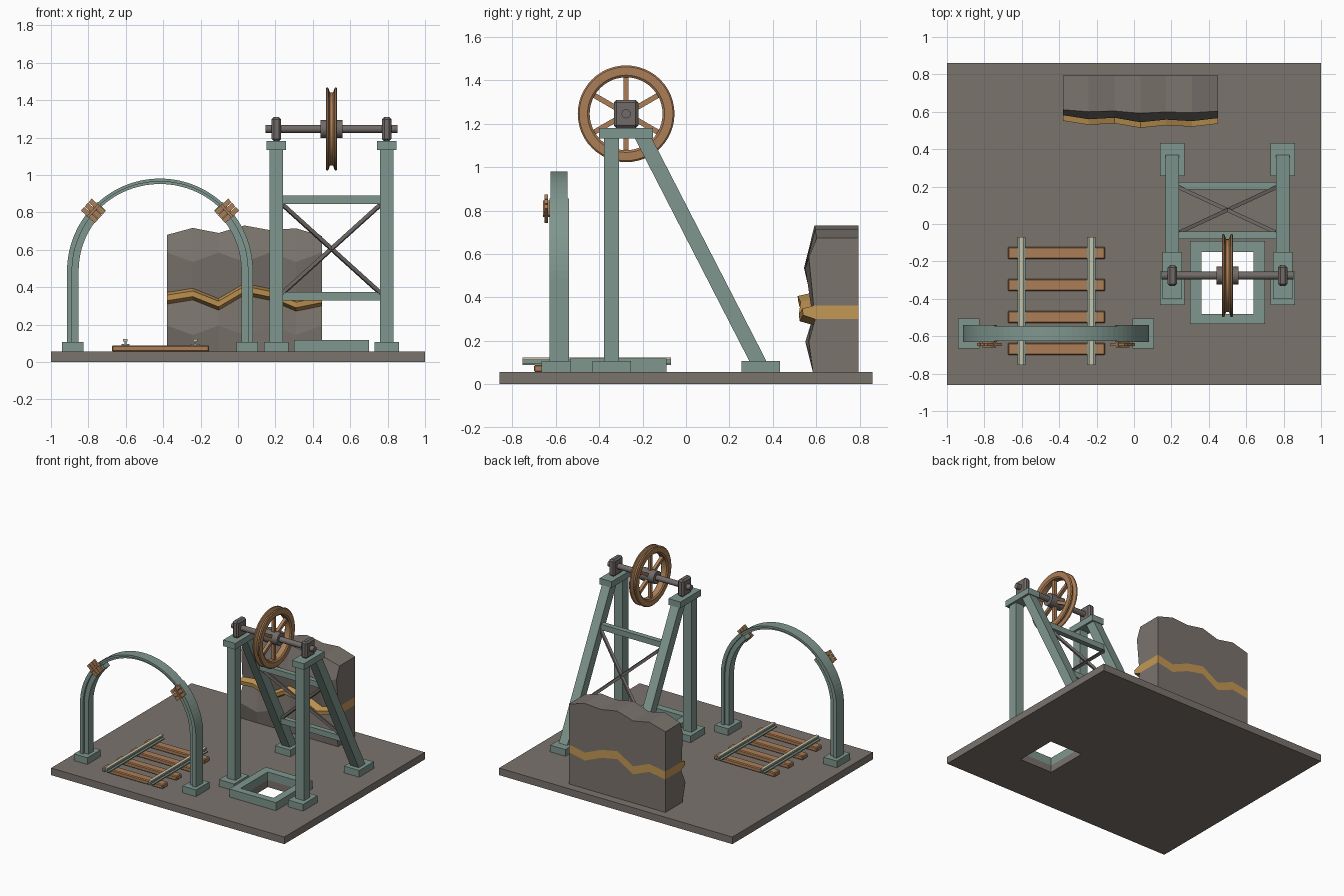
import bpy, bmesh
from math import sin, cos, pi, radians
from mathutils import Vector

cube = bpy.data.objects.get("Cube")
if cube:
    bpy.data.objects.remove(cube, do_unlink=True)


def material(name, r, g, b):
    m = bpy.data.materials.new(name)
    m.use_nodes = True
    m.diffuse_color = (r, g, b, 1)
    m.node_tree.nodes["Principled BSDF"].inputs["Base Color"].default_value = (r, g, b, 1)
    return m


STONE = material("grey stone", .195, .172, .152)
GREEN = material("green painted steel", .215, .305, .275)
TIMBER = material("copper brown", .41, .21, .095)
METAL = material("dark metal", .165, .147, .138)
GOLD = material("gold ore", .55, .31, .09)
CREAM = material("polished cream", .58, .54, .38)


def add(name, bm, *mats, smooth=False):
    bmesh.ops.recalc_face_normals(bm, faces=bm.faces)
    me = bpy.data.meshes.new(name)
    bm.to_mesh(me)
    bm.free()
    for m in mats:
        me.materials.append(m)
    ob = bpy.data.objects.new(name, me)
    bpy.context.collection.objects.link(ob)
    if smooth:
        bpy.ops.object.select_all(action='DESELECT')
        ob.select_set(True)
        bpy.context.view_layer.objects.active = ob
        bpy.ops.object.shade_smooth_by_angle(angle=radians(35))
    return ob


def bevel(ob, width):
    mod = ob.modifiers.new("bevel", 'BEVEL')
    mod.width, mod.segments = width, 1
    return ob


def box(name, centre, size, mat):
    bm = bmesh.new()
    bmesh.ops.create_cube(bm, size=1)
    bmesh.ops.scale(bm, vec=size, verts=bm.verts)
    ob = add(name, bm, mat)
    ob.location = centre
    return ob


def beam(name, a, b, w, d, mat):
    a, b = Vector(a), Vector(b)
    ob = box(name, (a + b) / 2, (w, d, (b - a).length), mat)
    ob.rotation_euler = (b - a).to_track_quat('Z', 'Y').to_euler()
    return ob


def rod(name, centre, radius, length, mat):
    bm = bmesh.new()
    bmesh.ops.create_cone(bm, cap_ends=True, segments=24, radius1=radius,
                          radius2=radius, depth=length)
    ob = add(name, bm, mat, smooth=True)
    ob.location, ob.rotation_euler = centre, (0, pi / 2, 0)
    return ob


def loft(name, rings, mat, closed=False, smooth=False):
    bm = bmesh.new()
    vs = [[bm.verts.new(p) for p in ring] for ring in rings]
    pairs = list(zip(vs, vs[1:])) + ([(vs[-1], vs[0])] if closed else [])
    for r, s in pairs:
        for i in range(len(r)):
            j = (i + 1) % len(r)
            bm.faces.new((r[i], r[j], s[j], s[i]))
    if not closed:
        bm.faces.new(vs[0])
        bm.faces.new(vs[-1])
    return add(name, bm, mat, smooth=smooth)


def frame(name, outer, inner, z0, z1, mat):
    rings = []
    for i, j in ((0, 1), (2, 1), (2, 3), (0, 3)):
        rings.append([(r[i], r[j], z) for r, z in
                      ((outer, z0), (outer, z1), (inner, z1), (inner, z0))])
    return loft(name, rings, mat, closed=True)


# Ground slab with shaft opening and its collar
G = .055
HOLE = (.36, -.48, .64, -.15)
frame("ground_slab", (-1, -.86, 1, .86), HOLE, 0, G, STONE)
frame("shaft_collar", (.30, -.535, .70, -.09), HOLE, G, .117, GREEN)

# Headframe
CX, HALF = .5, .295


def leg_y(z):
    return -.195 + (1.13 - z) * .514


for side, s in (("right", -1), ("left", 1)):
    x = CX + s * HALF
    box(side + "_post", (x, -.343, .6), (.072, .07, 1.09), GREEN)
    beam(side + "_raking_leg", (x, leg_y(.075), .075), (x, leg_y(1.15), 1.15), .072, .07, GREEN)
    for end, y in (("front", -.343), ("back", .345)):
        box(f"{side}_{end}_footing", (x, y, .081), (.13, .178, .052), GREEN)
    box(side + "_cap", (x, -.276, 1.157), (.103, .25, .048), GREEN)
    bevel(box(side + "_bearing", (x, -.276, 1.245), (.05, .112, .13), METAL), .012)
    # Crossed braces between the raking legs
    beam(side + "_brace", (CX - s * .26, leg_y(.37), .37), (CX + s * .26, leg_y(.84), .84),
         .02, .02, METAL)
for name, z in (("upper_crossbeam", .868), ("lower_crossbeam", .352)):
    box(name, (CX, leg_y(z), z), (.53, .04, .044), GREEN)

# Winding wheel
AX = Vector((CX, -.276, 1.246))
rod("axle", AX, .021, .705, METAL)
rod("wheel_hub", AX, .048, .12, METAL)
RIM = [(-.022, .168), (-.03, .178), (-.03, .216), (-.024, .223), (-.017, .22), (-.008, .195),
       (.008, .195), (.017, .22), (.024, .223), (.03, .216), (.03, .178), (.022, .168)]
turns = [2 * pi * i / 48 for i in range(48)]
loft("wheel_rim", [[AX + Vector((x, r * cos(t), r * sin(t))) for x, r in RIM] for t in turns],
     TIMBER, closed=True, smooth=True)
for i in range(6):
    d = Vector((0, cos(pi / 6 + i * pi / 3), sin(pi / 6 + i * pi / 3)))
    beam(f"wheel_spoke_{i + 1}", AX + d * .04, AX + d * .175, .024, .024, TIMBER)

# Tunnel arch: flanged ribs swept along legs and crown
AC = Vector((-.417, -.585, .487))
R = .497


def rib(name, angles, profile, foot=False):
    rings = []
    for a in angles:
        c, s = cos(radians(a)), sin(radians(a))
        rings.append([AC + Vector((r * c, y, r * s)) for r, y in profile])
    if foot:
        rings.insert(0, [Vector((p.x, p.y, G)) for p in rings[0]])
    loft(name, rings, GREEN)


def tee(r_out, flange, r_in, w, n):
    half = [(r_out, w), (r_out - flange, w), (r_out - flange, n), (r_in, n)]
    return half + [(r, -y) for r, y in reversed(half)]


rib("arch_crown", range(40, 141, 4), tee(R - .003, .016, R - .032, .04, .03))
for side, start, sign in (("left", 0, 1), ("right", 180, -1)):
    rib(side + "_arch_leg", [start + sign * 4 * i for i in range(13)],
        tee(R, .027, R - .062, .045, .03), foot=True)
    box(side + "_arch_footing", AC + Vector((sign * .466, 0, .081 - AC.z)),
        (.115, .162, .052), GREEN)
    # Bolted clamps over the rib joints
    a = radians(start + sign * 42)
    out, along = Vector((cos(a), 0, sin(a))), Vector((-sin(a), 0, cos(a)))
    mid = AC + out * .48 + Vector((0, -.052, 0))
    beam(side + "_clamp_plate", mid - along * .045, mid + along * .045, .045, .014, TIMBER)
    for k in (-1, 0, 1):
        p = mid + along * k * .03 + Vector((0, -.006, 0))
        beam(f"{side}_clamp_bar_{k + 2}", p - out * .05, p + out * .05, .016, .026, TIMBER)

# Track
for i in range(4):
    bevel(box(f"sleeper_{i + 1}", (-.415, -.155 - i * .171, .072), (.52, .066, .034), TIMBER), .006)
for side, x in (("right", -.602), ("left", -.229)):
    for part, z, w, h, m in (("foot", .093, .044, .008, GREEN), ("web", .104, .01, .016, GREEN),
                             ("head", .117, .024, .012, CREAM)):
        box(f"{side}_rail_{part}", (x, -.412, z), (w, .684, h), m)

# Rock face: columns of (vein height, top height, depth shift)
COLUMNS = [(.34, .68, .022), (.362, .717, 0), (.307, .69, .008), (.388, .73, -.016),
           (.36, .705, -.002), (.302, .715, -.01), (.33, .674, .006)]
BACK = .795
bm = bmesh.new()
grid = []
for i, (vein, top, dy) in enumerate(COLUMNS):
    x = -.38 + i * .138
    wave = .025 * (-1) ** i
    rows = [(G, .585), (.17 + wave, .572 - dy), (vein - .03, .592 + dy / 2),
            (vein - .012, .534 + dy), (vein + .018, .53 + dy), (vein + .032, .585 + dy / 2),
            (.56 + wave, .56 + dy), (top, .6 + dy / 2)]
    grid.append([(bm.verts.new((x, y, z)), bm.verts.new((x, BACK, z))) for z, y in rows])
N = len(grid[0])
for k in range(N - 1):
    ore = 1 if 2 <= k < 5 else 0
    for a, b in zip(grid, grid[1:]):
        for f in (0, 1):
            bm.faces.new((a[k][f], b[k][f], b[k + 1][f], a[k + 1][f])).material_index = ore
    for c in (grid[0], grid[-1]):
        bm.faces.new((c[k][0], c[k][1], c[k + 1][1], c[k + 1][0])).material_index = ore
for a, b in zip(grid, grid[1:]):
    for k in (0, N - 1):
        bm.faces.new((a[k][0], b[k][0], b[k][1], a[k][1]))
add("rock_face_with_ore_vein", bm, STONE, GOLD)
